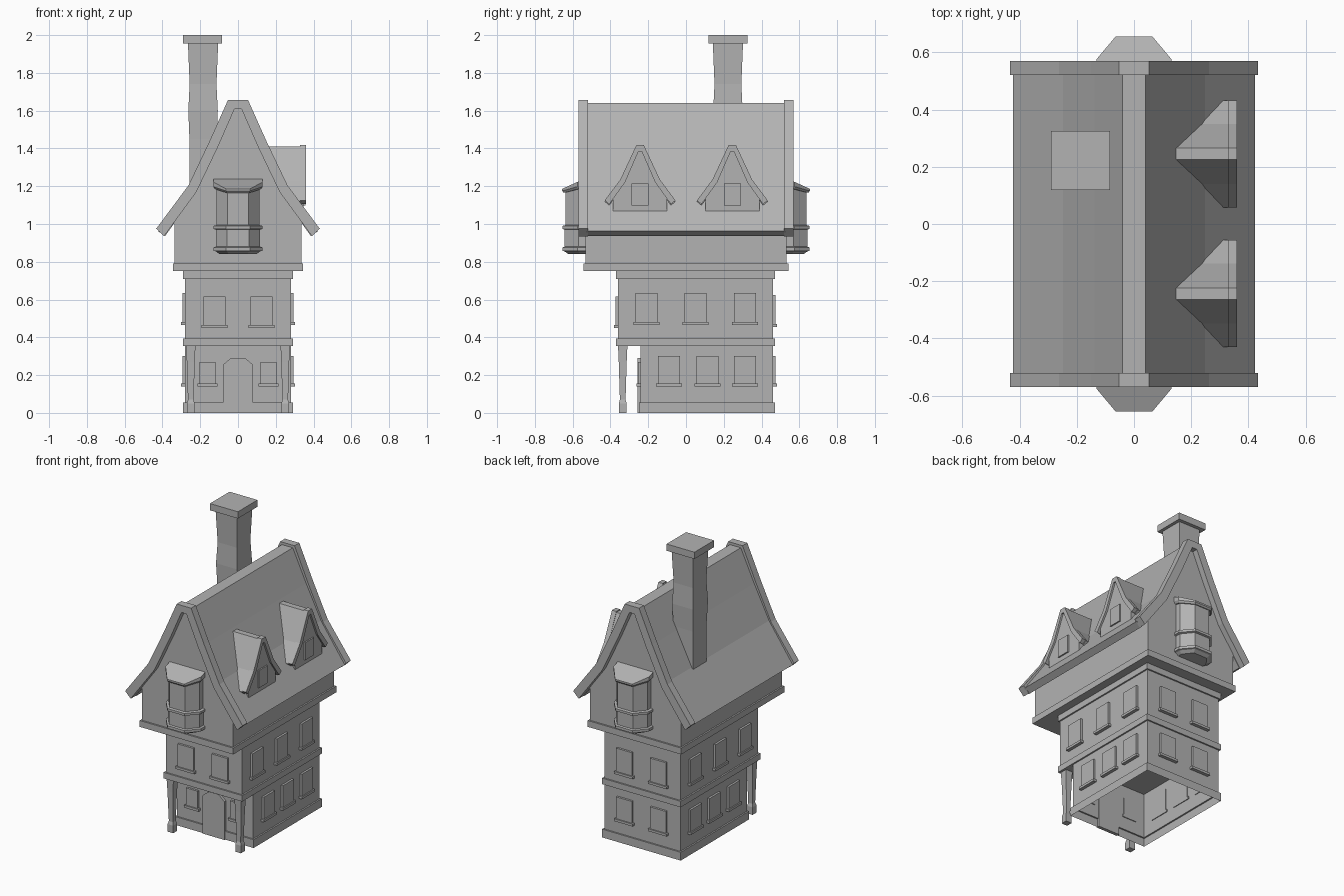
import bpy, bmesh

cube = bpy.data.objects.get("Cube")
if cube:
    bpy.data.objects.remove(cube, do_unlink=True)

GREY = (0.45, 0.45, 0.45, 1)
mat = bpy.data.materials.new("plain grey")
mat.use_nodes = True
mat.diffuse_color = GREY
mat.node_tree.nodes["Principled BSDF"].inputs["Base Color"].default_value = GREY


def loft(name, rings, floor=True):
    """Skin a list of matching point rings, with caps at the ends."""
    bm = bmesh.new()
    loops = [[bm.verts.new(p) for p in ring] for ring in rings]
    n = len(loops[0])
    for a, b in zip(loops, loops[1:]):
        for i in range(n):
            j = (i + 1) % n
            bm.faces.new((a[i], a[j], b[j], b[i]))
    bm.faces.new(loops[-1])
    if floor:
        bm.faces.new(loops[0][::-1])
    bmesh.ops.recalc_face_normals(bm, faces=bm.faces)
    mesh = bpy.data.meshes.new(name)
    bm.to_mesh(mesh)
    bm.free()
    mesh.materials.append(mat)
    obj = bpy.data.objects.new(name, mesh)
    bpy.context.collection.objects.link(obj)
    return obj


def rect(hx, y0, y1, z, cx=0):
    return [(cx - hx, y0, z), (cx + hx, y0, z), (cx + hx, y1, z), (cx - hx, y1, z)]


def prism(name, profile, axis, a, b, shift=0):
    """Extrude a (sideways, z) profile along x or y."""
    def put(t):
        if axis == "x":
            return [(t, u + shift, z) for u, z in profile]
        return [(u + shift, t, z) for u, z in profile]
    return loft(name, [put(a), put(b)])


def mirror(points):
    return [(-u, z) for u, z in reversed(points)]


def arch(outer, inner, dz=0):
    """Symmetric bent slab from half profiles that run from ridge to eave."""
    pts = mirror(outer) + outer + inner[::-1] + [(-u, z) for u, z in inner]
    return [(u, z + dz) for u, z in pts]


def plate(name, axis, sign, wall, u, hw, z0, z1, depth):
    prism(name, [(u - hw, z0), (u + hw, z0), (u + hw, z1), (u - hw, z1)],
          axis, sign * (wall - 0.005), sign * (wall + depth))


def window(name, axis, sign, wall, u, z0, z1, hw=0.058):
    plate(name, axis, sign, wall, u, hw, z0, z1, 0.014)
    plate(name + "_sill", axis, sign, wall, u, hw + 0.011, z0 - 0.016, z0, 0.022)


# Lower storeys; the ground floor is open underneath
loft("ground_floor", [rect(0.29, -0.25, 0.47, 0), rect(0.29, -0.25, 0.47, 0.055),
                      rect(0.28, -0.24, 0.46, 0.055), rect(0.28, -0.24, 0.46, 0.36)], floor=False)
loft("upper_floor", [rect(0.29, -0.37, 0.47, 0.355), rect(0.29, -0.37, 0.47, 0.395),
                     rect(0.28, -0.36, 0.46, 0.395), rect(0.28, -0.36, 0.46, 0.71),
                     rect(0.29, -0.37, 0.47, 0.71), rect(0.29, -0.37, 0.47, 0.752)])

# Porch posts
for side, x in (("left", 0.25), ("right", -0.25)):
    loft(side + "_porch_post", [rect(h, -0.335 - h, -0.335 + h, z, x) for h, z in
         ((0.021, 0), (0.021, 0.05), (0.015, 0.07), (0.021, 0.27), (0.025, 0.36))])

# Door with a clipped arch
prism("front_door", [(-0.08, 0), (0.08, 0), (0.08, 0.255), (0.038, 0.29),
                     (-0.038, 0.29), (-0.08, 0.255)], "y", -0.235, -0.257)

# Wall windows
for s in (1, -1):
    side = "left" if s > 0 else "right"
    for y in (-0.09, 0.113, 0.312):
        window(side + "_ground_window", "x", s, 0.28, y, 0.155, 0.30)
    for y in (-0.21, 0.05, 0.312):
        window(side + "_upper_window", "x", s, 0.28, y, 0.48, 0.635)
    window("front_ground_window", "y", -1, 0.24, s * 0.162, 0.155, 0.27, 0.042)
    window("front_upper_window", "y", -1, 0.36, s * 0.125, 0.465, 0.615)
    window("back_ground_window", "y", 1, 0.46, s * 0.125, 0.155, 0.30)
    window("back_upper_window", "y", 1, 0.46, s * 0.125, 0.47, 0.625)

# Attic storey with gable ends
loft("attic_ledge", [rect(0.345, -0.543, 0.543, z) for z in (0.75, 0.792)])
gable = [(0.018, 1.62), (0.107, 1.425), (0.225, 1.18), (0.335, 1.02), (0.335, 0.77)]
prism("attic_walls", mirror(gable) + gable, "y", -0.532, 0.532)

# Main roof and the raised boards at each end
roof_out = [(0.04, 1.64), (0.138, 1.43), (0.248, 1.21), (0.423, 0.962)]
roof_in = [(0.018, 1.61), (0.103, 1.415), (0.22, 1.17), (0.385, 0.937)]
prism("main_roof", arch(roof_out, roof_in), "y", -0.53, 0.53)
board_out = [(0.053, 1.657), (0.15, 1.44), (0.262, 1.205), (0.433, 0.975)]
board_in = [(0.018, 1.61), (0.103, 1.415), (0.22, 1.17), (0.392, 0.935)]
for name, s in (("front", -1), ("back", 1)):
    prism(name + "_gable_board", arch(board_out, board_in), "y", s * 0.52, s * 0.57)


# Bay windows on both gables
def bay(s, grow, z, drop=0):
    w, c, d = 0.117 + grow, 0.058 + grow * 0.4, 0.642 + grow
    half = [(w, 0.52, z), (w, 0.57 + grow * 0.4, z - drop * 0.35), (c, d, z - drop)]
    pts = half + [(-x, y, h) for x, y, h in reversed(half)]
    return [(x, s * y, h) for x, y, h in pts]


for name, s in (("front", -1), ("back", 1)):
    loft(name + "_bay_window", [bay(s, g, z) for g, z in (
        (-0.02, 0.84), (0, 0.855), (0.012, 0.858), (0.012, 0.876), (0, 0.88), (0, 0.97),
        (0.012, 0.974), (0.012, 0.99), (-0.003, 0.994), (-0.003, 1.19))])
    loft(name + "_bay_roof", [bay(s, 0.005, 1.195, 0.03), bay(s, 0.014, 1.21, 0.035),
                              bay(s, 0.014, 1.242, 0.056)])

# Dormers on the left slope
dorm_out = [(0.02, 1.417), (0.105, 1.235), (0.187, 1.125)]
dorm_in = [(0.008, 1.385), (0.08, 1.22), (0.163, 1.105)]
dorm_wall = [(0.01, 1.39), (0.083, 1.225), (0.143, 1.14), (0.143, 1.055)]
for name, y in (("front", -0.243), ("back", 0.245)):
    prism(name + "_dormer_wall", mirror(dorm_wall) + dorm_wall, "x", 0.2, 0.348, y)
    prism(name + "_dormer_roof", arch(dorm_out, dorm_in, -0.006), "x", 0.12, 0.335, y)
    prism(name + "_dormer_board", arch(dorm_out, dorm_in), "x", 0.328, 0.36, y)
    plate(name + "_dormer_window", "x", 1, 0.348, y, 0.045, 1.098, 1.215, 0.009)

# Chimney with a square cap
loft("chimney", [rect(h, 0.222 - h, 0.222 + h, z, -0.185) for h, z in
     ((0.072, 1.1), (0.072, 1.45), (0.078, 1.6), (0.071, 1.74), (0.08, 1.96))])
loft("chimney_cap", [rect(0.103, 0.119, 0.325, z, -0.187) for z in (1.955, 2.0)])
